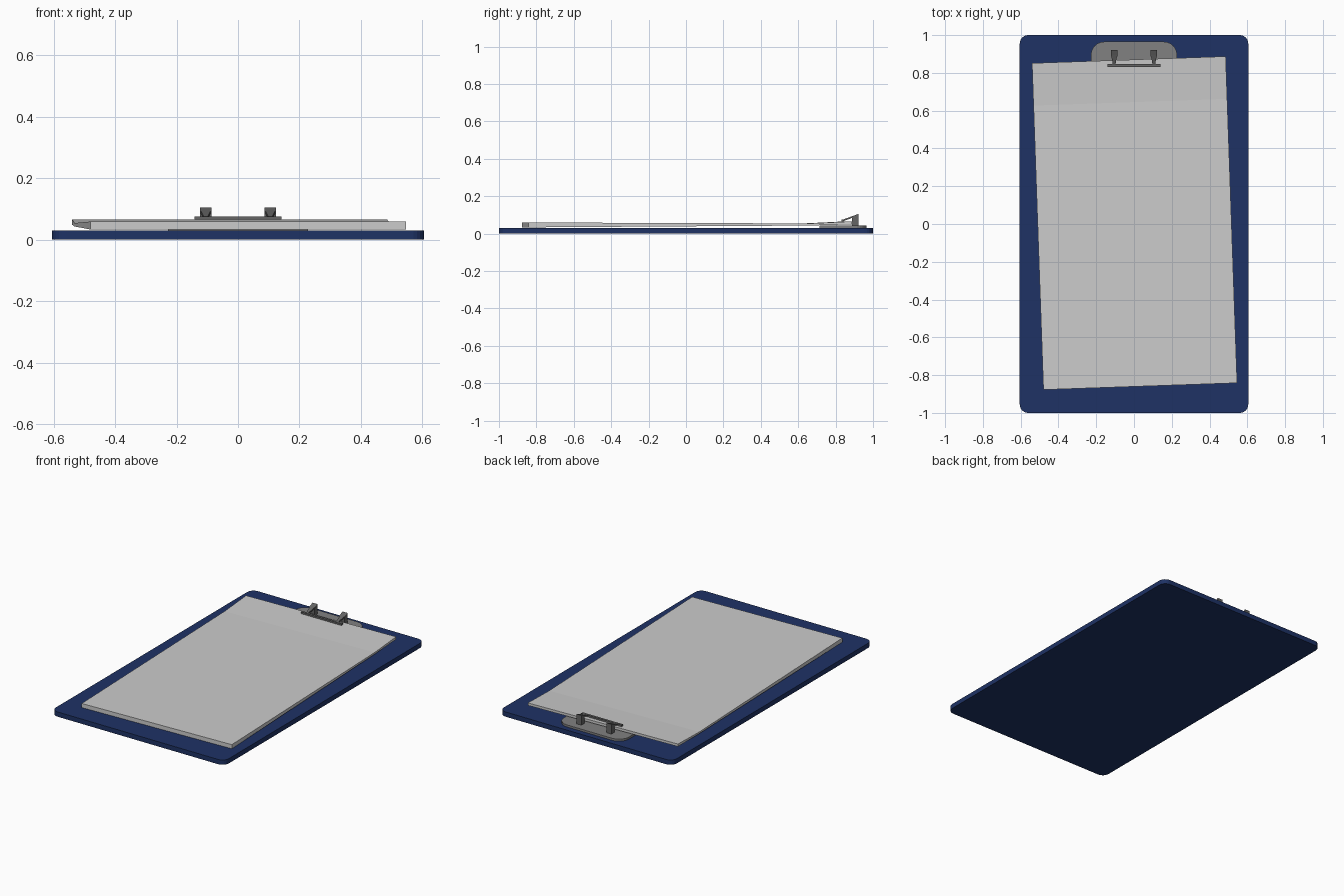
import bpy, bmesh, math
from mathutils import Matrix, Vector

if "Cube" in bpy.data.objects:
    bpy.data.objects.remove(bpy.data.objects["Cube"])


def material(name, rgb):
    m = bpy.data.materials.new(name)
    m.diffuse_color = (*rgb, 1)
    m.use_nodes = True
    m.node_tree.nodes["Principled BSDF"].inputs["Base Color"].default_value = m.diffuse_color
    return m


NAVY = material("navy", (0.013, 0.032, 0.13))
STEEL = material("steel", (0.22, 0.22, 0.22))
DARK = material("dark_steel", (0.13, 0.13, 0.13))


def finish(name, bm, mat=None):
    bmesh.ops.recalc_face_normals(bm, faces=bm.faces)
    me = bpy.data.meshes.new(name)
    bm.to_mesh(me)
    bm.free()
    ob = bpy.data.objects.new(name, me)
    bpy.context.collection.objects.link(ob)
    if mat:
        me.materials.append(mat)
    return ob


def prism(name, points, depth, mat=None):
    """Extrude a closed 3D outline along a vector."""
    bm = bmesh.new()
    face = bm.faces.new([bm.verts.new(p) for p in points])
    new = bmesh.ops.extrude_face_region(bm, geom=[face])["geom"]
    bmesh.ops.translate(bm, vec=depth,
                        verts=[v for v in new if isinstance(v, bmesh.types.BMVert)])
    return finish(name, bm, mat)


def rounded(x0, x1, y0, y1, z, radii, steps=6):
    """Rectangle outline; radii in order top right, top left, bottom left, bottom right."""
    corners = [(x1, y1, -1, -1), (x0, y1, 1, -1), (x0, y0, 1, 1), (x1, y0, -1, 1)]
    pts = []
    for i, ((cx, cy, sx, sy), r) in enumerate(zip(corners, radii)):
        if r == 0:
            pts.append((cx, cy, z))
            continue
        for k in range(steps + 1):
            a = math.pi / 2 * (i + k / steps)
            pts.append((cx + sx * r + r * math.cos(a), cy + sy * r + r * math.sin(a), z))
    return pts


# Backing board
prism("board", rounded(-0.605, 0.605, -1, 1, 0, [0.045] * 4), (0, 0, 0.03), NAVY)

# Clip base plate, rounded at the top end
prism("clip_plate", rounded(-0.228, 0.228, 0.715, 0.965, 0.029, [0.07, 0.07, 0, 0]),
      (0, 0, 0.014), STEEL)

# Paper stack: side profile bent up under the clip, turned slightly on the board
profile = [(-0.865, 0.033), (0.64, 0.043), (0.865, 0.049),
           (0.865, 0.065), (0.64, 0.054), (-0.865, 0.059)]
paper = prism("paper_stack", [(-0.513, y, z) for y, z in profile], (1.026, 0, 0))
paper.data.transform(Matrix.Translation((0.003, 0.005, 0))
                     @ Matrix.Rotation(math.radians(2), 4, "Z"))

# Clamp bar pressing on the paper
prism("clamp_bar", rounded(-0.141, 0.141, 0.831, 0.846, 0.065, [0] * 4),
      (0, 0, 0.011), DARK)

# Posts and tapering arms
for side, x in (("left", -0.105), ("right", 0.105)):
    post = [(0.888, 0.04), (0.921, 0.04), (0.921, 0.105), (0.888, 0.092)]
    prism(side + "_post", [(x - 0.018, y, z) for y, z in post], (0.036, 0, 0), DARK)
    arm = [(x - 0.016, 0.895, 0.086), (x + 0.016, 0.895, 0.086),
           (x + 0.006, 0.84, 0.066), (x - 0.006, 0.84, 0.066)]
    prism(side + "_arm", arm, (0, 0, 0.009), DARK)
